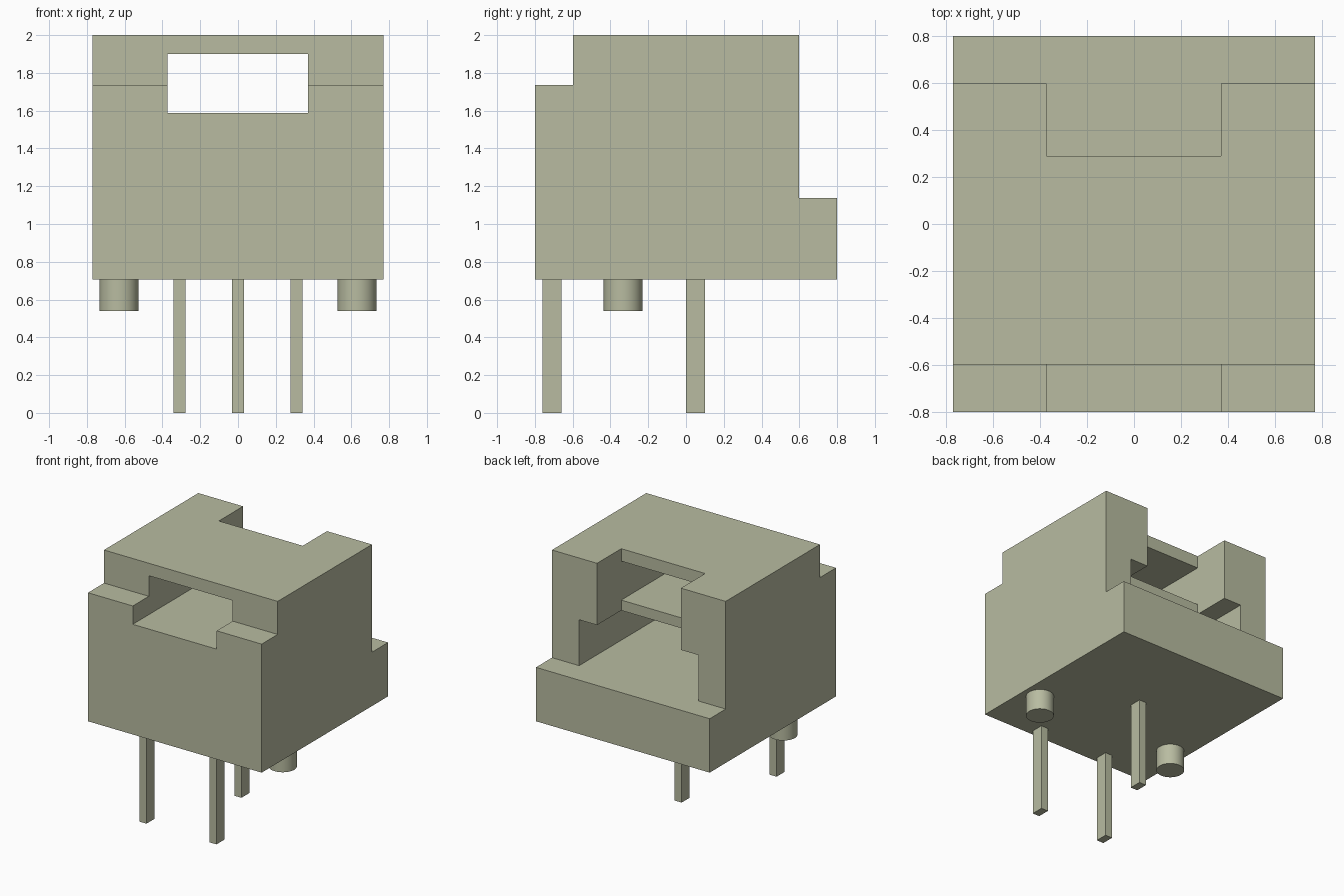
import bpy, bmesh
from mathutils import Matrix, Vector

if "Cube" in bpy.data.objects:
    bpy.data.objects.remove(bpy.data.objects["Cube"], do_unlink=True)

# Single matte plastic colour
COLOUR = (0.48, 0.50, 0.355, 1.0)
mat = bpy.data.materials.new("sage_grey")
mat.use_nodes = True
mat.diffuse_color = COLOUR
bsdf = next(n for n in mat.node_tree.nodes if n.type == 'BSDF_PRINCIPLED')
bsdf.inputs["Base Color"].default_value = COLOUR
bsdf.inputs["Roughness"].default_value = 0.6


def finish(name, bm):
    bmesh.ops.recalc_face_normals(bm, faces=bm.faces)
    mesh = bpy.data.meshes.new(name)
    bm.to_mesh(mesh)
    bm.free()
    mesh.materials.append(mat)
    obj = bpy.data.objects.new(name, mesh)
    bpy.context.collection.objects.link(obj)
    return obj


def box(name, x, y, z):
    """Box from (min, max) ranges."""
    bm = bmesh.new()
    bmesh.ops.create_cube(bm, size=1)
    for v in bm.verts:
        v.co = Vector([(r[0] + r[1]) / 2 + c * (r[1] - r[0])
                       for c, r in zip(v.co, (x, y, z))])
    return finish(name, bm)


def cylinder(name, x, y, z, radius):
    bm = bmesh.new()
    bmesh.ops.create_cone(bm, cap_ends=True, segments=40, radius1=radius,
                          radius2=radius, depth=z[1] - z[0],
                          matrix=Matrix.Translation((x, y, (z[0] + z[1]) / 2)))
    return finish(name, bm)


def select_only(obj):
    bpy.ops.object.select_all(action='DESELECT')
    obj.select_set(True)
    bpy.context.view_layer.objects.active = obj


def cut(obj, cutter):
    cutter.hide_render = True
    mod = obj.modifiers.new("cut", 'BOOLEAN')
    mod.operation = 'DIFFERENCE'
    mod.solver = 'EXACT'
    mod.object = cutter
    select_only(obj)
    bpy.ops.object.modifier_apply(modifier=mod.name)
    bpy.data.objects.remove(cutter, do_unlink=True)


BASE = 0.705      # underside of the housing
FLOOR = 1.137     # rear step and chamber floor
HALF_W = 0.77

# Housing: stepped side profile extruded across the width
profile = [(-0.8, BASE), (0.8, BASE), (0.8, FLOOR), (0.597, FLOOR),
           (0.597, 2.0), (-0.597, 2.0), (-0.597, 1.735), (-0.8, 1.735)]
bm = bmesh.new()
face = bm.faces.new([bm.verts.new((-HALF_W, y, z)) for y, z in profile])
ext = bmesh.ops.extrude_face_region(bm, geom=[face])
bmesh.ops.translate(bm, vec=(2 * HALF_W, 0, 0),
                    verts=[g for g in ext["geom"] if isinstance(g, bmesh.types.BMVert)])
housing = finish("housing", bm)

# Through slot, rear notch and wide lower chamber
SLOT_X = (-0.373, 0.371)
cut(housing, box("slot_cutter", SLOT_X, (-1, 1), (1.588, 1.9)))
cut(housing, box("notch_cutter", SLOT_X, (0.29, 1), (1.3, 2.2)))
cut(housing, box("chamber_cutter", (-0.53, 0.53), (-0.597, 1), (FLOOR, 1.505)))

# Contact pins: two at the front, one near the middle
for name, x, y in (("pin_right", -0.31, -0.71), ("pin_left", 0.31, -0.71),
                   ("pin_middle", 0.0, 0.05)):
    box(name, (x - 0.031, x + 0.031), (y - 0.05, y + 0.05), (0, BASE))

# Round locating pegs
for name, x in (("peg_right", -0.63), ("peg_left", 0.63)):
    peg = cylinder(name, x, -0.333, (0.54, BASE), 0.103)
    select_only(peg)
    bpy.ops.object.shade_smooth_by_angle()
